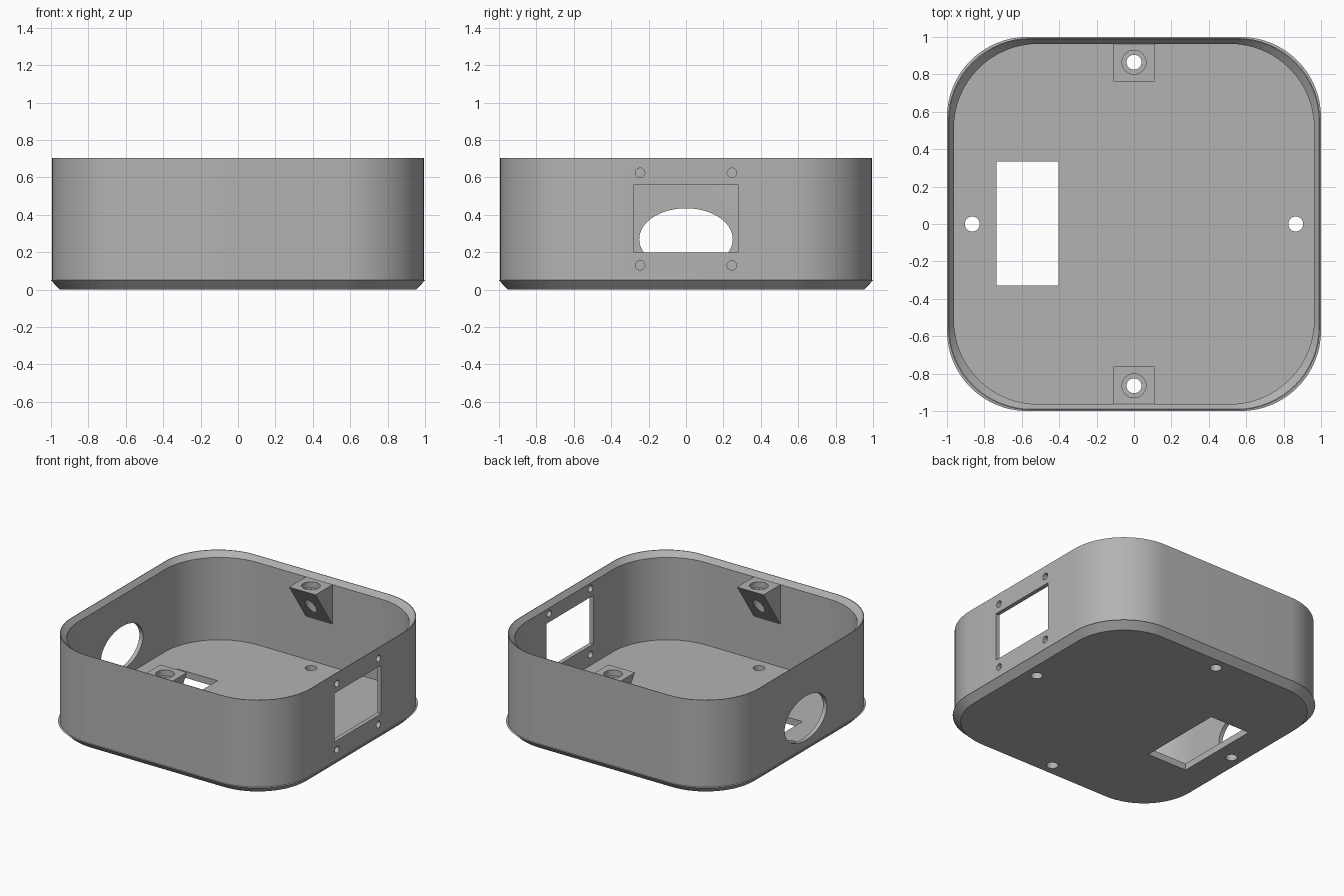
import bpy, bmesh, math
from mathutils import Matrix

cube = bpy.data.objects.get("Cube")
if cube:
    bpy.data.objects.remove(cube)

GREY = (0.45, 0.45, 0.45, 1)
grey = bpy.data.materials.new("plain grey")
grey.diffuse_color = GREY
grey.use_nodes = True
grey.node_tree.nodes["Principled BSDF"].inputs["Base Color"].default_value = GREY


def make(name, bm):
    bmesh.ops.recalc_face_normals(bm, faces=bm.faces)
    mesh = bpy.data.meshes.new(name)
    bm.to_mesh(mesh)
    bm.free()
    mesh.materials.append(grey)
    ob = bpy.data.objects.new(name, mesh)
    bpy.context.collection.objects.link(ob)
    return ob


def ring(bm, half, radius, z, steps=16):
    """Rounded square loop of vertices."""
    verts = []
    c = half - radius
    for quarter, (sx, sy) in enumerate([(1, 1), (-1, 1), (-1, -1), (1, -1)]):
        for i in range(steps + 1):
            a = (quarter + i / steps) * math.pi / 2
            verts.append(bm.verts.new((sx * c + radius * math.cos(a),
                                       sy * c + radius * math.sin(a), z)))
    return verts


def box(name, lo, hi):
    bm = bmesh.new()
    size = [h - l for l, h in zip(lo, hi)]
    mid = [(h + l) / 2 for l, h in zip(lo, hi)]
    bmesh.ops.create_cube(bm, size=1, matrix=Matrix.Translation(mid) @ Matrix.Diagonal((*size, 1)))
    return make(name, bm)


def cylinder(name, pos, radius, depth, axis="Z", squash=1, segments=32):
    """Round cutter; squash scales the height of an x-axis cutter."""
    bm = bmesh.new()
    turn = Matrix.Rotation(math.pi / 2, 4, "Y") if axis == "X" else Matrix()
    bmesh.ops.create_cone(bm, cap_ends=True, segments=segments, radius1=radius, radius2=radius,
                          depth=depth,
                          matrix=Matrix.Translation(pos) @ Matrix.Diagonal((1, 1, squash, 1)) @ turn)
    return make(name, bm)


def cut(target, cutters):
    """Subtract the cutters, bake the result and drop the cutters."""
    for c in cutters:
        c.hide_render = True
        mod = target.modifiers.new("cut", "BOOLEAN")
        mod.operation = "DIFFERENCE"
        mod.solver = "EXACT"
        mod.object = c
    bpy.context.view_layer.update()
    graph = bpy.context.evaluated_depsgraph_get()
    baked = bpy.data.meshes.new_from_object(target.evaluated_get(graph))
    target.modifiers.clear()
    target.data = baked
    for c in cutters:
        bpy.data.objects.remove(c)


def smooth(ob):
    bpy.ops.object.select_all(action="DESELECT")
    ob.select_set(True)
    bpy.context.view_layer.objects.active = ob
    bpy.ops.object.shade_smooth_by_angle(angle=math.radians(25))


# Tray shell: chamfered foot, upright wall, inward bevelled rim, floor
profile = [(0.953, 0.40, 0), (1.0, 0.43, 0.05), (0.994, 0.44, 0.052), (0.994, 0.44, 0.705),
           (0.99, 0.44, 0.705), (0.963, 0.45, 0.668), (0.963, 0.45, 0.05)]
bm = bmesh.new()
loops = [ring(bm, *p) for p in profile]
for a, b in zip(loops, loops[1:]):
    n = len(a)
    for i in range(n):
        j = (i + 1) % n
        bm.faces.new((a[i], a[j], b[j], b[i]))
bm.faces.new(loops[0])
bm.faces.new(loops[-1])
tray = make("tray_shell", bm)

# Openings: floor slot, floor holes, right window with screw holes, left oval
cutters = [box("floor_slot", (-0.735, -0.33, -0.1), (-0.405, 0.335, 0.15)),
           box("right_window", (0.9, -0.277, 0.198), (1.1, 0.277, 0.562)),
           cylinder("left_oval", (-1, 0, 0.27), 0.25, 0.2, "X", 0.66, 64)]
for s in (-1, 1):
    cutters.append(cylinder("floor_hole", (s * 0.865, 0, 0.03), 0.04, 0.2))
    cutters.append(cylinder("floor_hole", (0, s * 0.865, 0.03), 0.04, 0.2))
    for z in (0.13, 0.625):
        cutters.append(cylinder("screw_hole", (1, s * 0.245, z), 0.025, 0.2, "X"))
cut(tray, cutters)
smooth(tray)

# Wedge brackets with counterbored holes, on the front and back walls
TOP = 0.668
for name, s in (("front_bracket", -1), ("back_bracket", 1)):
    bm = bmesh.new()
    sides = [[bm.verts.new((x, s * y, z)) for y, z in
              ((0.762, TOP), (0.966, TOP), (0.966, 0.365))] for x in (-0.11, 0.11)]
    for tri in sides:
        bm.faces.new(tri)
    for i in range(3):
        j = (i + 1) % 3
        bm.faces.new((sides[0][i], sides[0][j], sides[1][j], sides[1][i]))
    bracket = make(name, bm)
    cut(bracket, [cylinder("bore", (0, s * 0.865, 0.5), 0.04, 0.6),
                  cylinder("counterbore", (0, s * 0.865, TOP), 0.064, 0.09)])
    smooth(bracket)
